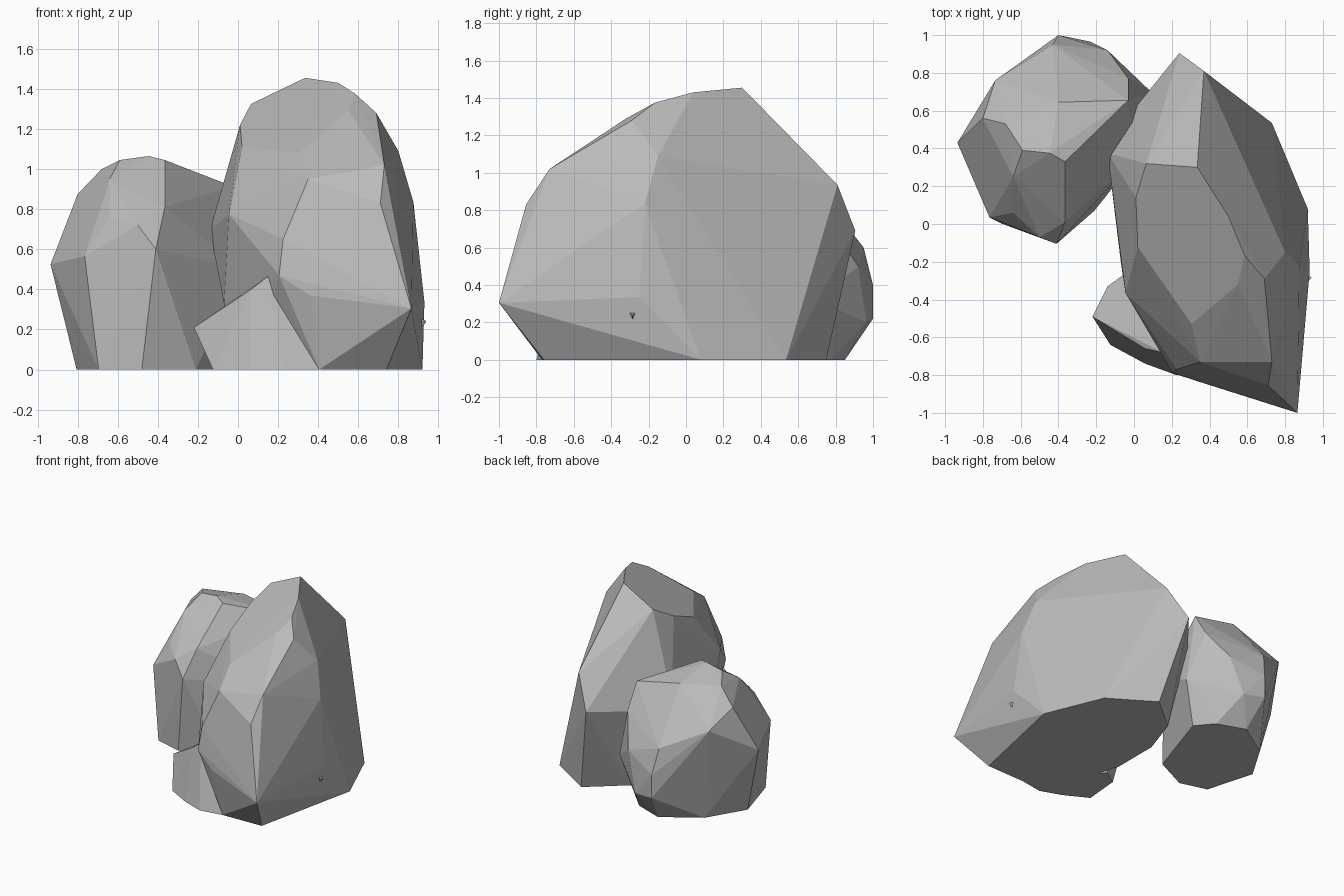
import bpy, bmesh, math

# One flat stone grey for every rock
stone = bpy.data.materials.new("stone grey")
stone.diffuse_color = (0.5, 0.5, 0.5, 1)


def boulder(name, corners):
    """Chiselled convex rock spanned by a handful of corner points."""
    bm = bmesh.new()
    for c in corners:
        bm.verts.new(c)
    res = bmesh.ops.convex_hull(bm, input=bm.verts[:])
    loose = {e for e in res["geom_interior"] + res["geom_unused"]
             if isinstance(e, bmesh.types.BMVert) and not e.link_faces}
    bmesh.ops.delete(bm, geom=list(loose), context='VERTS')
    # merge nearly coplanar triangles into broad facets
    bmesh.ops.dissolve_limit(bm, angle_limit=math.radians(2.5),
                             verts=bm.verts[:], edges=bm.edges[:])
    bmesh.ops.recalc_face_normals(bm, faces=bm.faces[:])
    me = bpy.data.meshes.new(name)
    bm.to_mesh(me)
    bm.free()
    me.materials.append(stone)
    ob = bpy.data.objects.new(name, me)
    bpy.context.collection.objects.link(ob)
    return ob


# Tall boulder on the right
boulder("tall_boulder", [
    # sloping crown facet
    (.335, .30, 1.455), (.065, .32, 1.325), (.01, .14, 1.22), (.02, -.12, 1.11),
    (.305, -.53, 1.08), (.55, -.32, 1.29), (.585, -.165, 1.375), (.50, .04, 1.43),
    # right shoulder
    (.69, -.29, 1.28), (.80, -.15, 1.09), (.875, -.22, .835), (.93, -.25, .335),
    # front
    (.73, -.73, 1.02), (.71, -.855, .83), (.35, -.73, .95), (.225, -.77, .65),
    (.205, -.79, .47), (.36, -.84, .37), (.865, -1.0, .305),
    # back and left
    (.37, .81, .935), (.24, .905, .69), (.01, .62, .65), (-.14, .375, .695),
    (-.045, -.365, .775), (-.07, -.2, .33),
    # footprint
    (.74, -.76, 0), (.92, .08, 0), (.73, .535, 0), (.39, .75, 0), (.115, .52, 0),
    (.01, .21, 0), (.01, -.16, 0), (.08, -.38, 0), (.405, -.77, 0),
])

# Rounder boulder at the back left
boulder("round_boulder", [
    # crown
    (-.80, .56, .875), (-.68, .53, 1.0), (-.59, .39, 1.045), (-.445, .375, 1.065),
    (-.365, .33, 1.045), (-.40, .645, .99), (-.03, .655, .915),
    # front
    (-.64, .25, .95), (-.64, .06, .76), (-.765, .035, .565), (-.50, -.07, .72),
    (-.41, -.105, .60), (-.365, .01, .81),
    # left, back and right
    (-.935, .43, .525), (-.735, .76, .745), (-.43, .95, .60), (-.40, 1.0, .40),
    (-.40, 1.0, .22), (-.23, .965, .20), (-.14, .92, .50), (-.03, .77, .73),
    (.09, .70, .32), (.02, .36, .50),
    # footprint
    (-.695, 0, 0), (-.805, .38, 0), (-.63, .67, 0), (-.35, .85, 0), (-.13, .77, 0),
    (-.02, .64, 0), (-.21, .07, 0), (-.48, -.06, 0),
])

# Small wedge stone at the front
boulder("wedge_stone", [
    (-.22, -.49, .21), (-.14, -.33, .20), (-.05, -.265, .25), (.15, -.68, .465),
    (.06, -.66, .395), (.15, -.40, .40), (-.125, -.64, 0), (.06, -.74, 0),
    (.225, -.80, 0), (.405, -.77, 0), (.02, -.28, 0), (-.10, -.36, 0),
])

# Tiny chip poking from the right flank
boulder("stone_chip", [
    (.94, -.285, .24), (.90, -.30, .25), (.90, -.27, .25),
    (.90, -.285, .215), (.925, -.30, .25), (.925, -.272, .25), (.925, -.285, .22),
])
